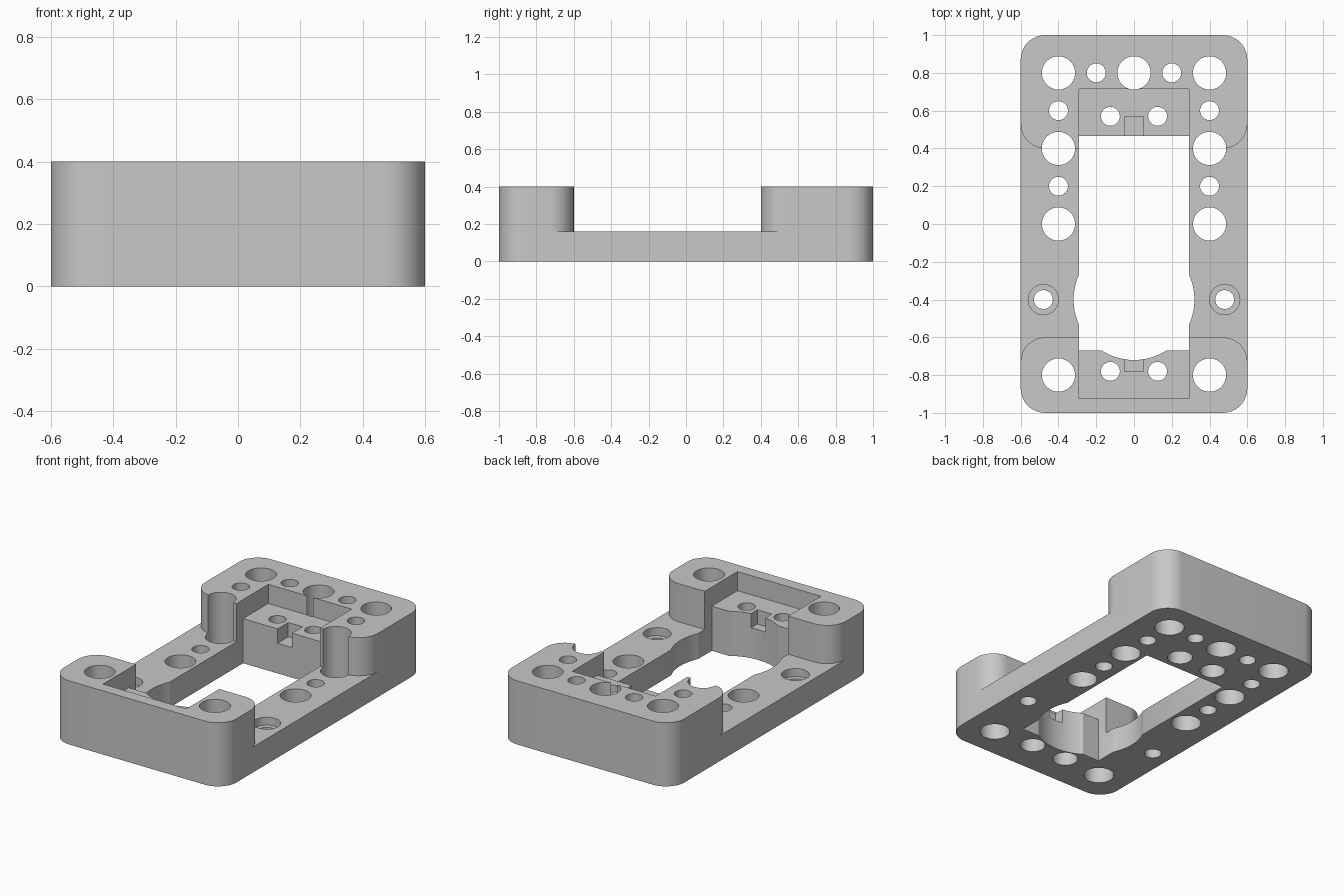
import bpy, bmesh, math

default = bpy.data.objects.get("Cube")
if default:
    bpy.data.objects.remove(default, do_unlink=True)

HEIGHT, PLATE, LEDGE = 0.4, 0.16, 0.28
HALF_X, HALF_Y, RADIUS = 0.6, 1.0, 0.13
SLOT_X = 0.29

grey = bpy.data.materials.new("plain_grey")
grey.use_nodes = True
colour = (0.58, 0.58, 0.58, 1)
grey.diffuse_color = colour
grey.node_tree.nodes["Principled BSDF"].inputs["Base Color"].default_value = colour


def arc(cx, cy, r, start, end, steps):
    """Points along an arc, angles in degrees."""
    angles = [math.radians(start + (end - start) * i / steps) for i in range(steps + 1)]
    return [(cx + r * math.cos(a), cy + r * math.sin(a)) for a in angles]


def prism(name, outline, z0, z1):
    """Extrude a flat outline between two heights."""
    bm = bmesh.new()
    face = bm.faces.new([bm.verts.new((x, y, z0)) for x, y in outline])
    out = bmesh.ops.extrude_face_region(bm, geom=[face])
    top = [v for v in out["geom"] if isinstance(v, bmesh.types.BMVert)]
    bmesh.ops.translate(bm, verts=top, vec=(0, 0, z1 - z0))
    bmesh.ops.recalc_face_normals(bm, faces=bm.faces)
    mesh = bpy.data.meshes.new(name)
    bm.to_mesh(mesh)
    bm.free()
    mesh.materials.append(grey)
    obj = bpy.data.objects.new(name, mesh)
    bpy.context.collection.objects.link(obj)
    return obj


def rect(x, y0, y1):
    return [(-x, y0), (x, y0), (x, y1), (-x, y1)]


def cut(outline, z0, z1):
    """Subtract a prism from the body."""
    cutter = prism("cutter", outline, z0, z1)
    cutter.hide_render = True
    mod = body.modifiers.new("cut", 'BOOLEAN')
    mod.operation, mod.solver, mod.object = 'DIFFERENCE', 'EXACT', cutter
    bpy.context.view_layer.objects.active = body
    bpy.ops.object.modifier_apply(modifier=mod.name)
    bpy.data.objects.remove(cutter, do_unlink=True)


def hole(x, y, r, z0=-0.1, z1=0.5, steps=40):
    cut(arc(x, y, r, 0, 360, steps)[:-1], z0, z1)


# Rounded block that everything is cut from
cx, cy = HALF_X - RADIUS, HALF_Y - RADIUS
outline = []
for i, (sx, sy) in enumerate([(1, 1), (-1, 1), (-1, -1), (1, -1)]):
    outline += arc(sx * cx, sy * cy, RADIUS, 90 * i, 90 * i + 90, 12)
body = prism("mounting_bracket", outline, 0, HEIGHT)

# Low middle section, leaving two raised ends with rounded corners
right = arc(cx, -0.6 - RADIUS, RADIUS, 90, 0, 12)
right += [(0.7, -0.6 - RADIUS), (0.7, 0.4 + RADIUS)]
right += arc(cx, 0.4 + RADIUS, RADIUS, 0, -90, 12)
cut(right + [(-x, y) for x, y in reversed(right)], PLATE, 0.5)

# Central opening, round clearance, ledge recess and cable notches
cut(rect(SLOT_X, -0.67, 0.465), -0.1, 0.5)
hole(0, -0.4, 0.32, z1=LEDGE + 0.01, steps=72)
cut(rect(SLOT_X, -0.925, 0.715), LEDGE, 0.5)
cut(rect(0.05, -0.78, 0.57), 0.19, 0.35)

# Large and small beam holes
hole(0, 0.8, 0.088)
for side in (-1, 1):
    for y in (-0.8, 0, 0.4, 0.8):
        hole(side * 0.4, y, 0.088)
    for x, y in ((0.2, 0.8), (0.4, 0.6), (0.4, 0.2)):
        hole(side * x, y, 0.05)

    # Ledge screw holes with wider pockets underneath
    for y in (-0.78, 0.57):
        hole(side * 0.125, y, 0.05)
        hole(side * 0.125, y, 0.074, z1=0.14)

    # Side screw holes with shallow counterbores
    hole(side * 0.48, -0.4, 0.05)
    hole(side * 0.48, -0.4, 0.08, z0=PLATE - 0.05)

bpy.ops.object.select_all(action='DESELECT')
body.select_set(True)
bpy.context.view_layer.objects.active = body
bpy.ops.object.shade_smooth_by_angle(angle=math.radians(30))
